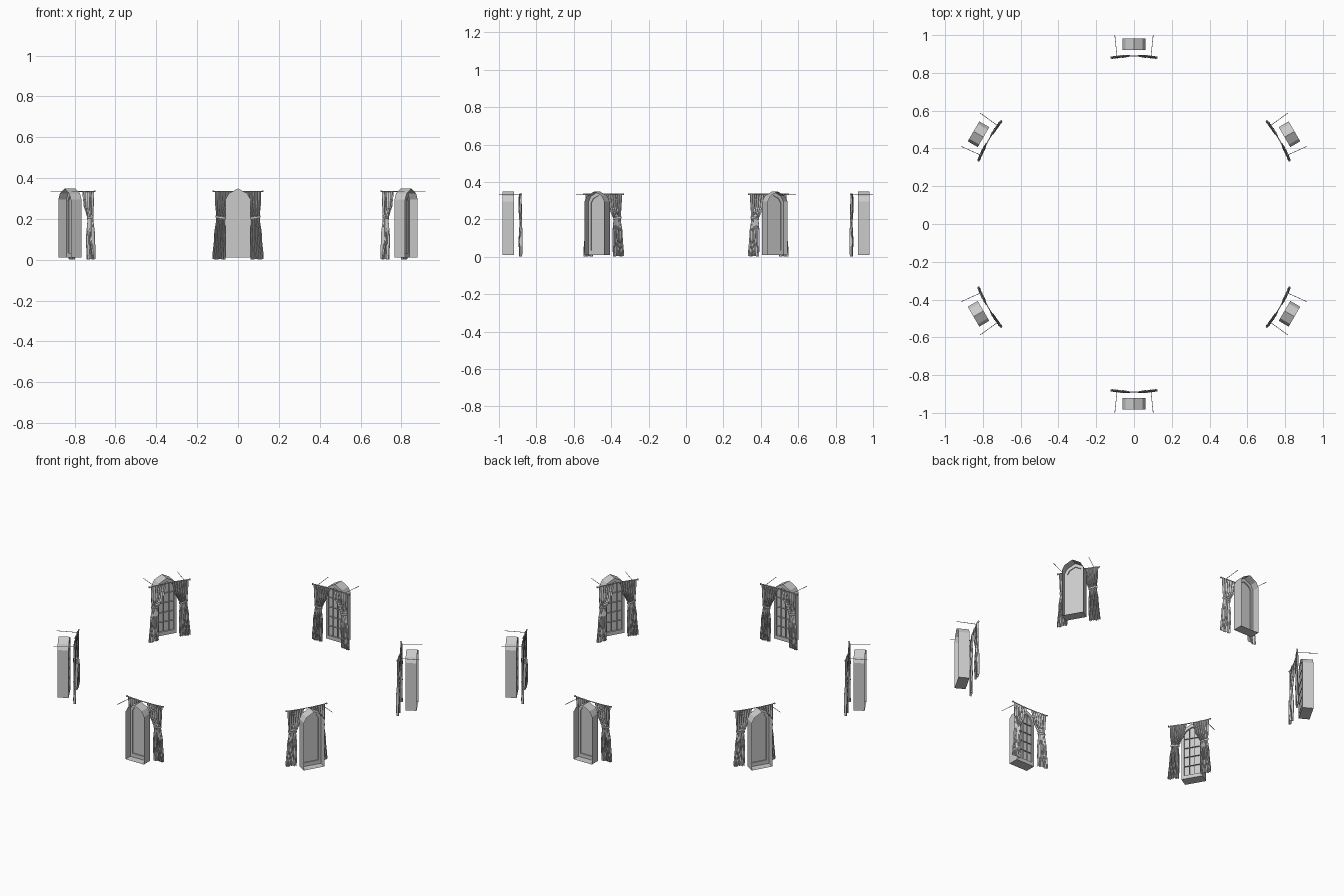
import bpy, bmesh, math
from math import sin, cos, pi

if "Cube" in bpy.data.objects:
    bpy.data.objects.remove(bpy.data.objects["Cube"])

UNITS = 6
R_CURTAIN = 0.889


def make(name, verts, faces, smooth=False):
    me = bpy.data.meshes.new(name)
    me.from_pydata(verts, [], faces)
    bm = bmesh.new()
    bm.from_mesh(me)
    bmesh.ops.recalc_face_normals(bm, faces=bm.faces)
    bm.to_mesh(me)
    bm.free()
    for p in me.polygons:
        p.use_smooth = smooth
    return me


def polar(t, r, z):
    # arc offset t on the curtain circle -> point in the front bay
    a = t / R_CURTAIN
    return (r * sin(a), -r * cos(a), z)


def arch(w, bottom, spring, peak):
    # low-poly pointed-round outline, counter-clockwise from lower left
    h = peak - spring
    return [(-w, bottom), (w, bottom), (w, spring), (w * .74, spring + h * .55),
            (0, peak), (-w * .74, spring + h * .55), (-w, spring)]


def tube(path, rad, sides=6):
    # round bar along a path
    cu = bpy.data.curves.new("bar", 'CURVE')
    cu.dimensions = '3D'
    cu.bevel_depth = rad
    cu.bevel_resolution = 1
    cu.use_fill_caps = True
    sp = cu.splines.new('POLY')
    sp.points.add(len(path) - 1)
    for p, co in zip(sp.points, path):
        p.co = (*co, 1)
    return cu


def boxes(name, items):
    vs, fs = [], []
    for (x0, x1, y0, y1, z0, z1) in items:
        n = len(vs)
        vs += [(x, y, z) for x in (x0, x1) for y in (y0, y1) for z in (z0, z1)]
        fs += [[n + i for i in f] for f in ((0, 1, 3, 2), (4, 6, 7, 5), (0, 4, 5, 1),
                                            (2, 3, 7, 6), (0, 2, 6, 4), (1, 5, 7, 3))]
    return make(name, vs, fs)


outer = arch(.061, .01, .295, .349)
inner = arch(.046, .032, .288, .328)
N = len(outer)
loop = [(i, (i + 1) % N) for i in range(N)]

# deep reveal: open arched sleeve
reveal = make("reveal", [(x, -.981, z) for x, z in outer] + [(x, -.922, z) for x, z in outer],
              [(i, j, j + N, i + N) for i, j in loop])

# frame ring at the inner end, glass inside it
rings = [(o, y) for y in (-.935, -.920) for o in (outer, inner)]
fv = [(x, y, z) for o, y in rings for x, z in o]
ff = []
for a, b in ((0, 1), (1, 3), (3, 2), (2, 0)):
    ff += [(a * N + i, a * N + j, b * N + j, b * N + i) for i, j in loop]
frame = make("window_frame", fv, ff)
glass = make("glass", [(x, -.929, z) for x, z in inner], [list(range(N))])

# glazing bars: 3 columns by 5 rows
bars = [(x - .0015, x + .0015, -.928, -.921, .032, .316) for x in (-.0155, .0155)]
bars += [(-.046, .046, -.928, -.921, z - .0015, z + .0015) for z in (.089, .146, .203, .260)]
muntins = boxes("glazing_bars", bars)


def lerp_keys(z, keys):
    for (z0, *a), (z1, *b) in zip(keys, keys[1:]):
        if z <= z1:
            f = (z - z0) / (z1 - z0)
            f = f * f * (3 - 2 * f)
            return [p + (q - p) * f for p, q in zip(a, b)]
    return keys[-1][1:]


# curtain: height, inner edge, outer edge, fold depth
KEYS = [(.004, .062, .126, .006), (.12, .060, .117, .006), (.205, .064, .107, .004),
        (.225, .052, .108, .006), (.27, .030, .112, .006), (.336, .018, .114, .004)]


def curtain(side):
    nu, nv = 56, 28
    vs, fs = [], []
    for j in range(nv + 1):
        for i in range(nu + 1):
            u = i / nu
            z = .004 + (.336 - .004) * j / nv
            a, b, d = lerp_keys(z, KEYS)
            t = a + (b - a) * u
            fold = d * sin(u * 14 * pi + .6 * sin(z * 14)) + .002 * sin(u * 9 + z * 20)
            hem = -.004 * (1 + sin(u * 11)) / 2 if j == 0 else 0
            vs.append(polar(side * t, R_CURTAIN + fold, z + hem))
    for j in range(nv):
        for i in range(nu):
            k = j * (nu + 1) + i
            fs.append((k, k + 1, k + nu + 2, k + nu + 1))
    return make("curtain", vs, fs, True)


def tieback(side):
    # flat band looped round the gathered waist
    n = 20
    vs = []
    for z in (.202, .212):
        for i in range(n):
            a = 2 * pi * i / n
            vs.append(polar(side * (.0855 + .025 * cos(a)), R_CURTAIN + .007 * sin(a),
                            z + .004 * cos(a)))
    return make("tieback", vs, [(i, (i + 1) % n, n + (i + 1) % n, n + i) for i in range(n)], True)


# rod following the wall curve, with wall brackets
rod = tube([polar(-.122 + .244 * i / 12, R_CURTAIN, .335) for i in range(13)], .0025)
parts = [("reveal", reveal), ("window_frame", frame), ("glass", glass),
         ("glazing_bars", muntins), ("curtain_rod", rod)]
for s, tag in ((-1, "left"), (1, "right")):
    parts += [("curtain_" + tag, curtain(s)), ("tieback_" + tag, tieback(s)),
              ("rod_bracket_" + tag, tube([polar(s * .09, .885, .335),
                                           polar(s * .09, 1.005, .335)], .0015)),
              ("rod_finial_" + tag, tube([polar(s * .119, R_CURTAIN, .335),
                                          polar(s * .124, R_CURTAIN, .335)], .005))]

# six bays around the circle, sharing part data
for k in range(UNITS):
    for name, data in parts:
        ob = bpy.data.objects.new(f"{name}_{k + 1}", data)
        ob.rotation_euler.z = k * 2 * pi / UNITS
        bpy.context.collection.objects.link(ob)
